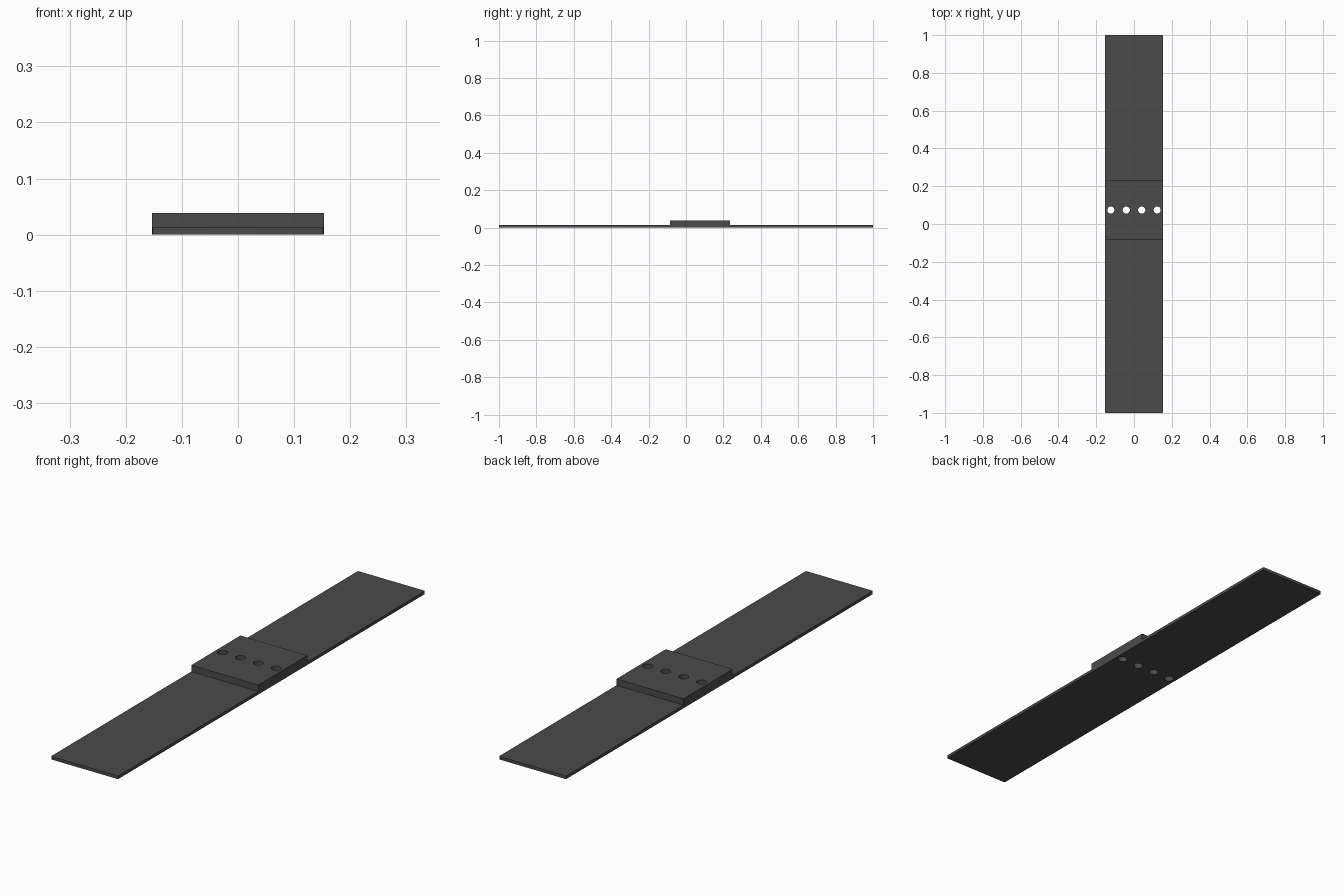
import bpy, bmesh

if "Cube" in bpy.data.objects:
    bpy.data.objects.remove(bpy.data.objects["Cube"])

HALF_W = 0.153
PLATE_T = 0.0125
BLOCK_TOP = 0.039
HOLE_Y = 0.074
HOLE_XS = [-0.1225, -0.041, 0.041, 0.1225]
HOLE_R = 0.019

grey = bpy.data.materials.new("dark grey")
grey.diffuse_color = (0.07, 0.07, 0.07, 1)
grey.use_nodes = True
grey.node_tree.nodes["Principled BSDF"].inputs["Base Color"].default_value = grey.diffuse_color


def box(name, y0, y1, z0, z1, corner=0.0):
    """Box spanning the full width, with optional chamfered upright corners."""
    bm = bmesh.new()
    bmesh.ops.create_cube(bm, size=1)
    for v in bm.verts:
        v.co.x *= 2 * HALF_W
        v.co.y = y0 + (v.co.y + 0.5) * (y1 - y0)
        v.co.z = z0 + (v.co.z + 0.5) * (z1 - z0)
    if corner:
        upright = [e for e in bm.edges
                   if abs(e.verts[0].co.z - e.verts[1].co.z) > 1e-4]
        bmesh.ops.bevel(bm, geom=upright, offset=corner, segments=2,
                        profile=0.5, affect='EDGES')
    mesh = bpy.data.meshes.new(name)
    bm.to_mesh(mesh)
    bm.free()
    mesh.materials.append(grey)
    obj = bpy.data.objects.new(name, mesh)
    bpy.context.collection.objects.link(obj)
    return obj


# Long thin plate and the raised block on it
plate = box("long_plate", -1, 1, 0, PLATE_T, corner=0.004)
block = box("raised_block", HOLE_Y - 0.16, HOLE_Y + 0.16, PLATE_T, BLOCK_TOP)

# Row of round holes through both parts
cutters = []
for x in HOLE_XS:
    bpy.ops.mesh.primitive_cylinder_add(vertices=32, radius=HOLE_R, depth=0.2,
                                        location=(x, HOLE_Y, 0.02))
    cutter = bpy.context.object
    cutter.name = "hole_cutter"
    cutter.data.materials.append(grey)
    cutter.hide_render = True
    cutters.append(cutter)

for part in (plate, block):
    bpy.ops.object.select_all(action='DESELECT')
    bpy.context.view_layer.objects.active = part
    part.select_set(True)
    for cutter in cutters:
        cut = part.modifiers.new("hole", 'BOOLEAN')
        cut.operation = 'DIFFERENCE'
        cut.solver = 'EXACT'
        cut.object = cutter
        bpy.ops.object.modifier_apply(modifier=cut.name)
    bpy.ops.object.shade_smooth_by_angle()

for cutter in cutters:
    bpy.data.objects.remove(cutter)
